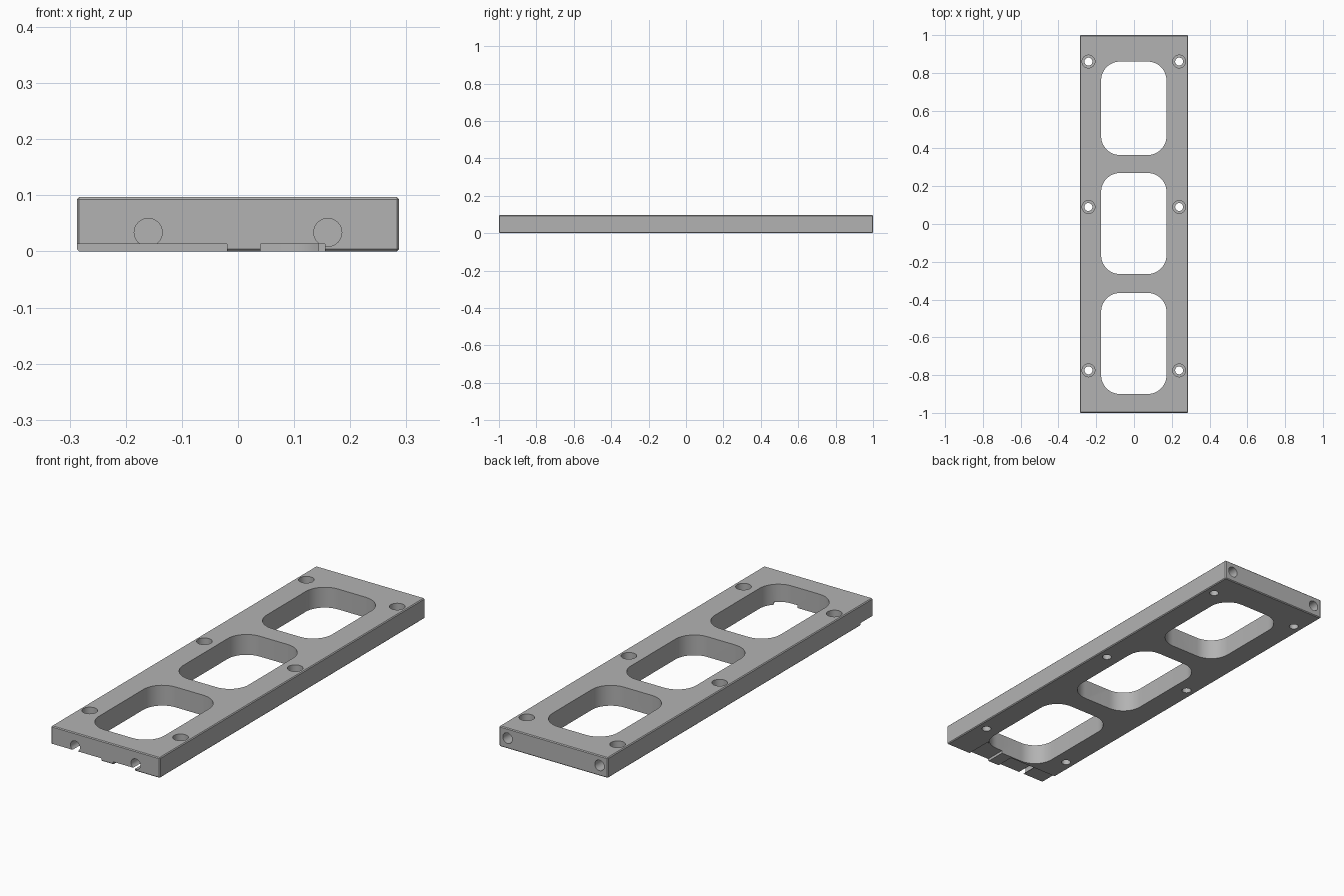
import bpy
import bmesh
import math

default = bpy.data.objects.get("Cube")
if default:
    bpy.data.objects.remove(default, do_unlink=True)

HEIGHT = 0.097

metal = bpy.data.materials.new("plain grey")
metal.use_nodes = True
grey = (0.45, 0.45, 0.45, 1)
metal.diffuse_color = grey
metal.node_tree.nodes["Principled BSDF"].inputs["Base Color"].default_value = grey


def add_object(name, bm):
    mesh = bpy.data.meshes.new(name)
    bmesh.ops.recalc_face_normals(bm, faces=bm.faces)
    bm.to_mesh(mesh)
    bm.free()
    mesh.materials.append(metal)
    obj = bpy.data.objects.new(name, mesh)
    bpy.context.collection.objects.link(obj)
    return obj


def box(name, low, high, radius=0, edge_test=None, segments=1):
    """Box between two corners, with chosen edges bevelled."""
    bm = bmesh.new()
    bmesh.ops.create_cube(bm, size=1)
    for v in bm.verts:
        v.co = [(a + b) / 2 + c * (b - a) for a, b, c in zip(low, high, v.co)]
    if radius:
        edges = [e for e in bm.edges if edge_test is None or edge_test(e)]
        bmesh.ops.bevel(bm, geom=edges, offset=radius, segments=segments,
                        profile=0.5, affect='EDGES')
    return add_object(name, bm)


def cylinder(name, centre, radius, length, along_y=False):
    bm = bmesh.new()
    bmesh.ops.create_cone(bm, cap_ends=True, segments=32, radius1=radius,
                          radius2=radius, depth=length)
    obj = add_object(name, bm)
    obj.location = centre
    if along_y:
        obj.rotation_euler.x = math.pi / 2
    return obj


def upright(edge):
    a, b = edge.verts
    return abs(a.co.z - b.co.z) > 0.05


# Chamfered plate
plate = box("plate", (-0.287, -1, 0), (0.287, 1, HEIGHT), 0.004)
cutters = []

# Three rounded windows
for low, high in ((-0.9, -0.365), (-0.265, 0.27), (0.365, 0.86)):
    cutters.append(box("window_cutter", (-0.174, low, -0.1), (0.172, high, 0.2),
                       0.1, upright, 12))

# Counterbored screw holes
for x in (-0.241, 0.239):
    for y in (-0.775, 0.09, 0.86):
        cutters.append(cylinder("screw_hole_cutter", (x, y, 0.05), 0.021, 0.3))
        cutters.append(cylinder("counterbore_cutter", (x, y, HEIGHT), 0.034, 0.09))

# Blind holes in the two end faces
for side in (-1, 1):
    cutters.append(cylinder("front_hole_cutter", (side * 0.16, -1, 0.034),
                            0.025, 0.16, True))
    cutters.append(cylinder("back_hole_cutter", (side * 0.243, 1, 0.05),
                            0.025, 0.16, True))

# Shallow recesses under the front edge
cutters.append(box("wide_recess_cutter", (-0.4, -1.1, -0.1), (-0.02, -0.908, 0.013)))
cutters.append(box("narrow_recess_cutter", (0.04, -1.1, -0.1), (0.155, -0.87, 0.013)))

# Cut the plate and bake the result
for cutter in cutters:
    cutter.hide_render = True
    mod = plate.modifiers.new(cutter.name, 'BOOLEAN')
    mod.operation = 'DIFFERENCE'
    mod.solver = 'EXACT'
    mod.object = cutter
bpy.context.view_layer.update()
graph = bpy.context.evaluated_depsgraph_get()
baked = bpy.data.meshes.new_from_object(plate.evaluated_get(graph))
plate.modifiers.clear()
plate.data = baked
for cutter in cutters:
    bpy.data.objects.remove(cutter, do_unlink=True)

# Smooth round walls, crisp edges
bpy.ops.object.select_all(action='DESELECT')
plate.select_set(True)
bpy.context.view_layer.objects.active = plate
bpy.ops.object.shade_smooth_by_angle(angle=math.radians(30))
